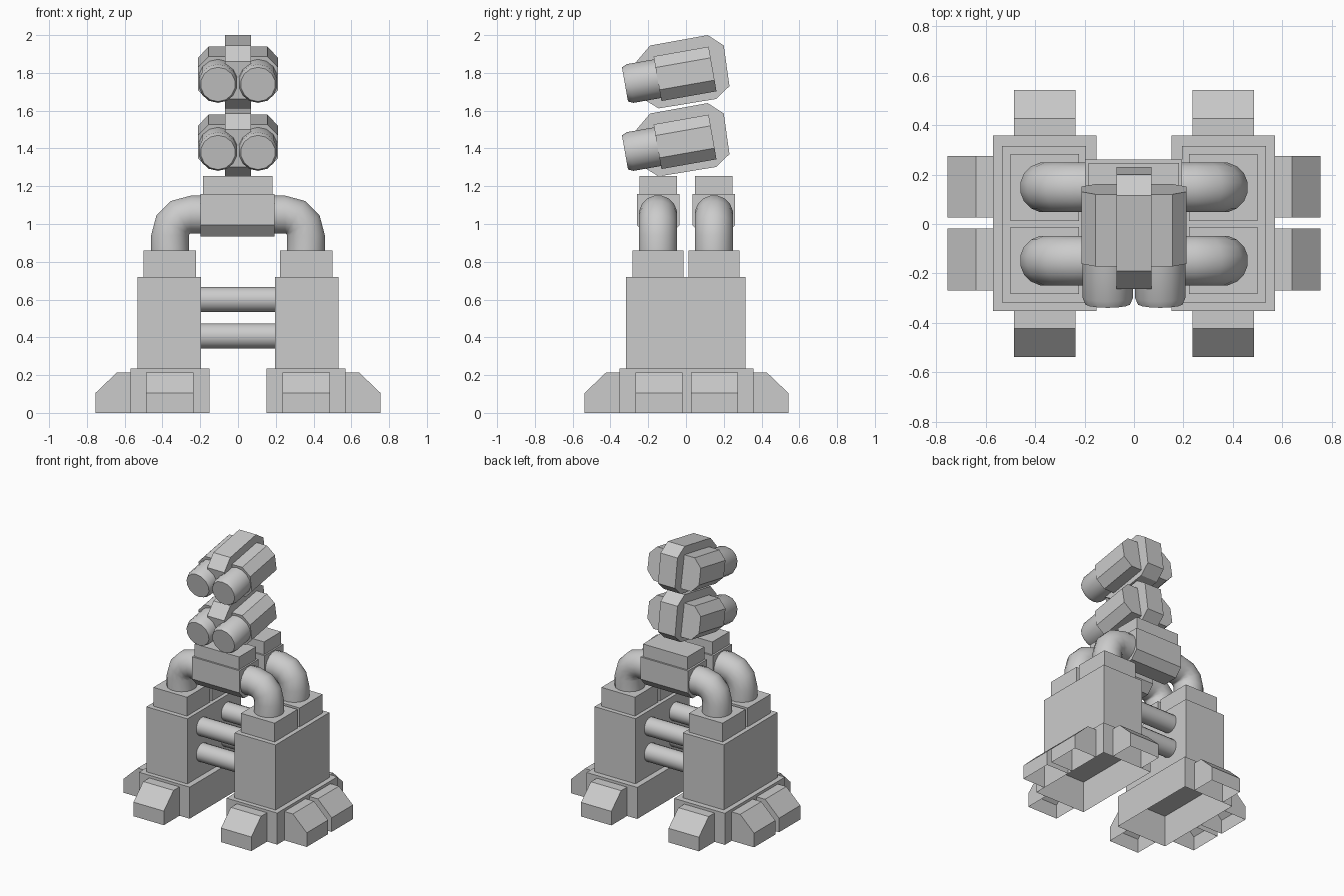
import bpy, bmesh
from math import sin, cos, pi, radians
from mathutils import Vector, Matrix

if "Cube" in bpy.data.objects:
    bpy.data.objects.remove(bpy.data.objects["Cube"])


def make(name, bm, smooth=None):
    bmesh.ops.recalc_face_normals(bm, faces=bm.faces)
    me = bpy.data.meshes.new(name)
    bm.to_mesh(me)
    bm.free()
    ob = bpy.data.objects.new(name, me)
    bpy.context.collection.objects.link(ob)
    if smooth:
        bpy.ops.object.select_all(action='DESELECT')
        ob.select_set(True)
        bpy.context.view_layer.objects.active = ob
        bpy.ops.object.shade_smooth_by_angle(angle=radians(smooth))
    return ob


def loft(name, rings, smooth=None, start=True, end=True):
    """Skin a list of equally sized point rings."""
    bm = bmesh.new()
    vs = [[bm.verts.new(p) for p in r] for r in rings]
    n = len(vs[0])
    for a, b in zip(vs, vs[1:]):
        for i in range(n):
            j = (i + 1) % n
            bm.faces.new((a[i], a[j], b[j], b[i]))
    if start:
        bm.faces.new(vs[0])
    if end:
        bm.faces.new(vs[-1])
    return make(name, bm, smooth)


def box(name, x, y, z, open_bottom=False):
    def ring(h):
        return [(x[0], y[0], h), (x[1], y[0], h), (x[1], y[1], h), (x[0], y[1], h)]
    return loft(name, [ring(z[0]), ring(z[1])], start=not open_bottom)


def extrude_x(name, prof, x0, x1):
    return loft(name, [[(x, y, z) for y, z in prof] for x in (x0, x1)])


def ngon(n, r):
    return [(r * cos(2 * pi * (i + .5) / n), r * sin(2 * pi * (i + .5) / n)) for i in range(n)]


def toe(name, x, y, angle, width=.25):
    """Open-bottomed sloping toe pointing along local +x, placed at its root."""
    w = width / 2
    prof = [(0, 0), (.185, 0), (.185, .105), (.07, .215), (0, .215)]
    m = Matrix.Translation((x, y, 0)) @ Matrix.Rotation(angle, 4, 'Z')
    bm = bmesh.new()
    a, b = [[bm.verts.new(m @ Vector((px, s, pz))) for px, pz in prof] for s in (-w, w)]
    for i in range(1, 4):
        bm.faces.new((a[i], a[i + 1], b[i + 1], b[i]))
    bm.faces.new(a)
    bm.faces.new(b)
    make(name, bm)


# Legs: hollow foot, tower, caps, toes and elbow pipes, both sides
for s, side in ((1, "right"), (-1, "left")):
    def mx(a, b):
        return sorted((s * a, s * b))
    box(side + "_foot", mx(.152, .57), (-.352, .357), (0, .235), True)
    box(side + "_tower", mx(.195, .533), (-.318, .316), (.235, .72))
    toe(side + "_front_toe", s * .361, -.352, -pi / 2)
    toe(side + "_back_toe", s * .361, .357, pi / 2)
    for k, end in ((-1, "front"), (1, "back")):
        yc = .148 * k
        toe(f"{side}_{end}_outer_toe", s * .57, .147 * k + .004, 0 if s > 0 else pi)
        box(f"{side}_{end}_cap", mx(.223, .5), (yc - .135, yc + .135), (.72, .86))
        # path points: x, z and direction angle of the pipe
        path = [(.36, .85, 0)]
        path += [(.25 + .11 * cos(t), .94 + .11 * sin(t), t)
                 for t in (radians(d) for d in (0, 30, 60, 90))]
        path += [(.18, 1.05, pi / 2)]
        rings = [[(s * (x + u * cos(t)), yc + v, z + u * sin(t)) for u, v in ngon(16, .102)]
                 for x, z, t in path]
        loft(f"{side}_{end}_elbow_pipe", rings, 40)

# Cross beams, their top plates and tie rods
for k, end in ((-1, "front"), (1, "back")):
    yc = .147 * k
    extrude_x(end + "_cross_beam",
              [(yc - .06, .935), (yc + .06, .935), (yc + .113, .995), (yc + .113, 1.16),
               (yc - .113, 1.16), (yc - .113, .995)], -.198, .194)
    box(end + "_beam_plate", (-.184, .182), (yc - .1, yc + .1), (1.16, 1.255))
    for z, lev in ((.407, "lower"), (.6, "upper")):
        loft(f"{end}_{lev}_tie_rod", [[(x, yc + u, z + v) for u, v in ngon(16, .067)]
                                      for x in (-.2, .2)], 40)

# Two stacked tilted twin-barrel heads
SPINE = [(-.19, 1.945), (.115, 2.0), (.2, 1.945), (.23, 1.73),
         (.16, 1.662), (-.145, 1.612), (-.227, 1.662), (-.262, 1.86)]
TILT = radians(10)
for dz, lev in ((0, "upper"), (-.36, "lower")):
    extrude_x(lev + "_head_spine", [(y, z + dz) for y, z in SPINE], -.07, .07)
    m = Matrix.Translation((0, -.005, 1.795 + dz)) @ Matrix.Rotation(TILT, 4, 'X')
    for s, side in ((1, "right"), (-1, "left")):
        # chamfered housing section in x, z
        sec = [(.0, .12), (.155, .12), (.213, .06), (.213, -.06), (.155, -.12), (.0, -.12)]
        loft(f"{lev}_{side}_housing",
             [[m @ Vector((s * x, u, z)) for x, z in sec] for u in (-.148, .148)])
        loft(f"{lev}_{side}_barrel",
             [[m @ Vector((s * .106 + x, u, z)) for x, z in ngon(14, r)]
              for u, r in ((-.13, .104), (-.295, .104), (-.323, .092))], 28)
